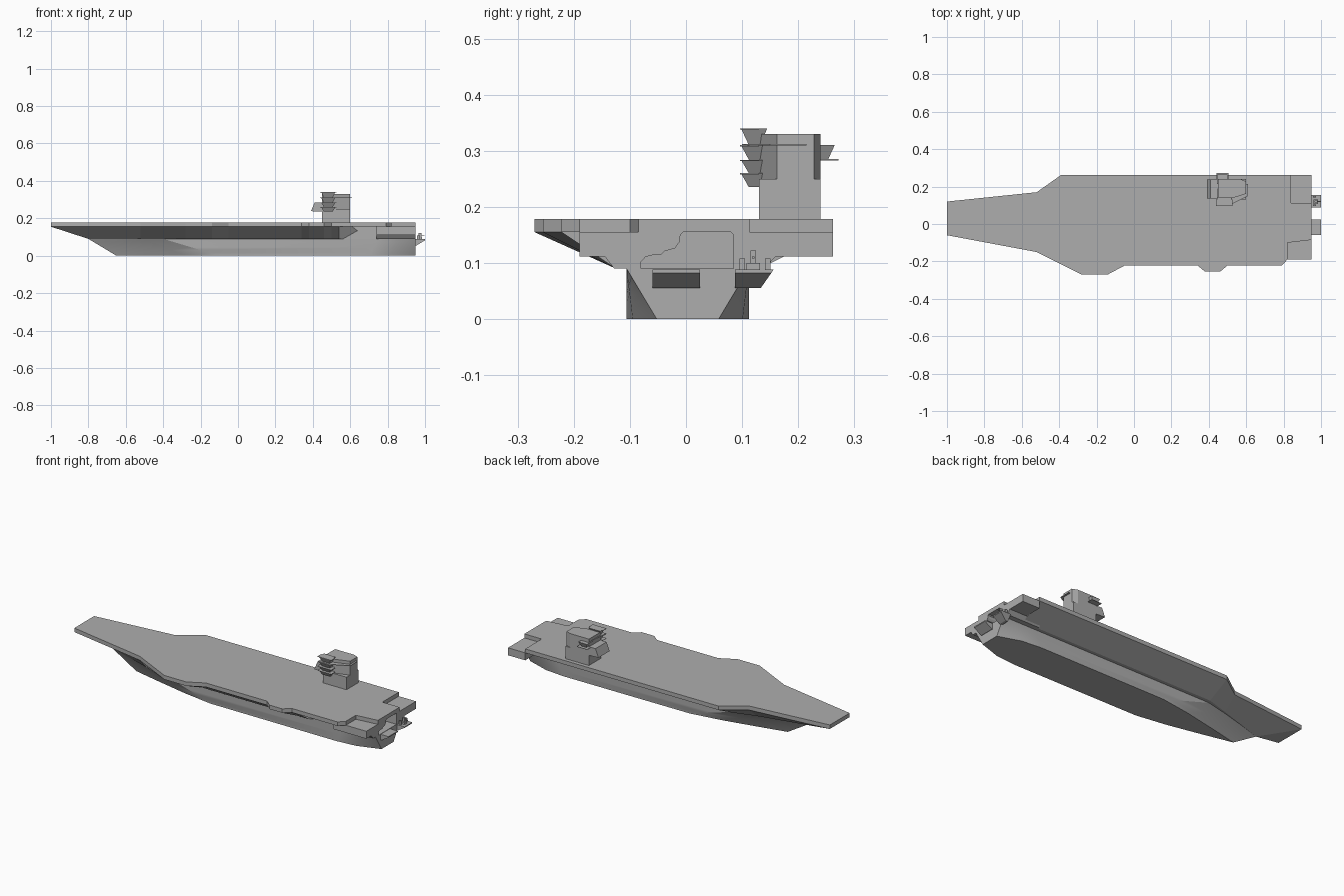
import bpy, bmesh
from mathutils import Vector

if "Cube" in bpy.data.objects:
    bpy.data.objects.remove(bpy.data.objects["Cube"])

# Single naval grey
grey = bpy.data.materials.new("naval_grey")
grey.use_nodes = True
GREY = (0.42, 0.42, 0.42, 1)
grey.diffuse_color = GREY
grey.node_tree.nodes["Principled BSDF"].inputs["Base Color"].default_value = GREY


def loft(name, rings, smooth=False):
    """Skin a stack of closed rings and cap both ends."""
    bm = bmesh.new()
    loops = [[bm.verts.new(p) for p in ring] for ring in rings]
    n = len(loops[0])
    for a, b in zip(loops, loops[1:]):
        for i in range(n):
            j = (i + 1) % n
            bm.faces.new((a[i], a[j], b[j], b[i]))
    bm.faces.new(loops[0])
    bm.faces.new(loops[-1])
    bmesh.ops.remove_doubles(bm, verts=bm.verts, dist=0.00001)
    bmesh.ops.recalc_face_normals(bm, faces=bm.faces)
    mesh = bpy.data.meshes.new(name)
    bm.to_mesh(mesh)
    bm.free()
    mesh.materials.append(grey)
    ob = bpy.data.objects.new(name, mesh)
    bpy.context.collection.objects.link(ob)
    if smooth:
        bpy.ops.object.select_all(action='DESELECT')
        ob.select_set(True)
        bpy.context.view_layer.objects.active = ob
        bpy.ops.object.shade_smooth_by_angle(angle=0.5)
    return ob


def prism(name, outline, z0, z1):
    return loft(name, [[(x, y, z) for x, y in outline] for z in (z0, z1)])


def extrude_x(name, profile, x0, x1):
    return loft(name, [[(x, y, z) for y, z in profile] for x in (x0, x1)])


def extrude_y(name, profile, y0, y1):
    return loft(name, [[(x, y, z) for x, z in profile] for y in (y0, y1)])


def box(name, x0, x1, y0, y1, z0, z1):
    return prism(name, [(x0, y0), (x1, y0), (x1, y1), (x0, y1)], z0, z1)


def tray(name, x0, x1, y0, y1, z0, z1, inset):
    """Inverted frustum: narrow at the bottom, wide at the top."""
    return loft(name, [[(x0 + d, y0 + d, z), (x1 - d, y0 + d, z),
                        (x1 - d, y1 - d, z), (x0 + d, y1 - d, z)]
                       for d, z in ((inset, z0), (0, z1))])


KEEL_Z, DECK_Z, TOP_Z = 0.09, 0.155, 0.178

# Lower hull: bottom x, bottom half width, top x, top half width
stations = [(-.65, 0, -.80, 0), (-.48, .038, -.66, .042), (-.28, .08, -.52, .08),
            (-.10, .107, -.40, .107), (.70, .109, .75, .109),
            (.82, .098, .85, .109), (.95, .055, .95, .109)]


def waterline(t):
    half = [(b + (c - b) * t, w + (v - w) * t) for b, w, c, v in stations]
    port = [(x, .003 - y, KEEL_Z * t) for x, y in half]
    starboard = [(x, .003 + y, KEEL_Z * t) for x, y in half[1:]]
    return port + starboard[::-1]


loft("lower_hull", [waterline(i / 6) for i in range(7)], smooth=True)

# Flight deck with cut-out stern corners
port_edge = [(-1, -.06), (-.52, -.15), (-.28, -.27), (-.14, -.27), (-.05, -.222),
             (.34, -.222), (.38, -.255), (.46, -.255), (.50, -.222)]
starboard_edge = [(.84, .262), (-.39, .262), (-.52, .17), (-1, .12)]
stern_edge = [(.79, -.222), (.82, -.19), (.82, -.10), (.95, -.085), (.95, .113), (.84, .113)]
prism("flight_deck", port_edge + stern_edge + starboard_edge, DECK_Z, TOP_Z)

# Flared overhang between the hull and the deck edge
upper = port_edge + [(.54, -.222)] + starboard_edge


def hull_edge(x, y):
    width = .128 * min(1, max(0, (x + .8) / .4))
    return max(x, -.8), .003 + (width if y > 0 else -width)


loft("deck_flare", [[(*hull_edge(x, y), KEEL_Z) for x, y in upper],
                    [(x, y, DECK_Z) for x, y in upper]])

# Upper hull and stern gallery
upper_hull = box("upper_hull", .3, .95, -.106, .112, KEEL_Z, DECK_Z)
gallery = prism("stern_gallery", [(.74, -.19), (.95, -.19), (.95, .262),
                                  (.84, .262), (.84, .1), (.74, .1)], .112, DECK_Z)
chamfer = extrude_x("gallery_support", [(-.128, KEEL_Z), (.14, KEEL_Z),
                                        (.16, .112), (-.145, .112)], .74, .95)

# Stern opening
opening = extrude_x("stern_opening_cutter",
                    [(-.08, .0895), (-.08, .102), (-.072, .111), (-.06, .114), (-.045, .114),
                     (-.038, .121), (-.02, .126), (-.012, .137), (-.01, .15), (0, .16),
                     (.075, .16), (.085, .15), (.085, .0895)], .88, 1.0)
opening.hide_render = True
for part in (upper_hull, gallery, chamfer):
    mod = part.modifiers.new("opening", 'BOOLEAN')
    mod.operation = 'DIFFERENCE'
    mod.solver = 'EXACT'
    mod.object = opening
    bpy.context.view_layer.objects.active = part
    bpy.ops.object.modifier_apply(modifier=mod.name)
bpy.data.objects.remove(opening)

# Stern platforms with sloping undersides
wedge = [(.94, .055), (.955, .055), (1, .082), (1, .088), (.94, .088)]
extrude_y("port_stern_platform", wedge, -.06, .025)
loft("starboard_stern_platform", [[(x, .087, z) for x, z in wedge],
                                  [(x, .133 + (z - .055) * .7, z) for x, z in wedge]])

# Stern gun
box("gun_base", .96, .985, .108, .132, .088, .1)
box("gun_mount", .966, .98, .115, .125, .1, .122)
box("gun_barrel", .975, .998, .118, .122, .108, .112)
for y in (.1, .146):
    box("ammunition_locker", .958, .972, y - .005, y + .005, .088, .108)

# Island tower
box("island_base", .45, .60, .13, .24, TOP_Z, .25)
prism("island_tower", [(.45, .13), (.50, .13), (.60, .162), (.60, .228),
                       (.57, .24), (.45, .24)], .25, .33)
extrude_y("bridge", [(.39, .238), (.41, .285), (.46, .285), (.46, .235)], .137, .238)
prism("catwalk", [(.44, .10), (.51, .10), (.61, .15), (.61, .215), (.45, .215)], .309, .312)

# Stacked sensor galleries on the inboard side
for z0, z1 in ((.235, .26), (.26, .284), (.284, .31), (.31, .34)):
    tray("inboard_gallery", .445, .52, .098, .145, z0, z1, .014)
    box("gallery_floor", .438, .526, .096, .13, z1 - .002, z1)

# Outboard gallery
tray("outboard_gallery", .445, .50, .215, .265, .284, .31, .012)
box("outboard_floor", .44, .505, .235, .272, .283, .285)
